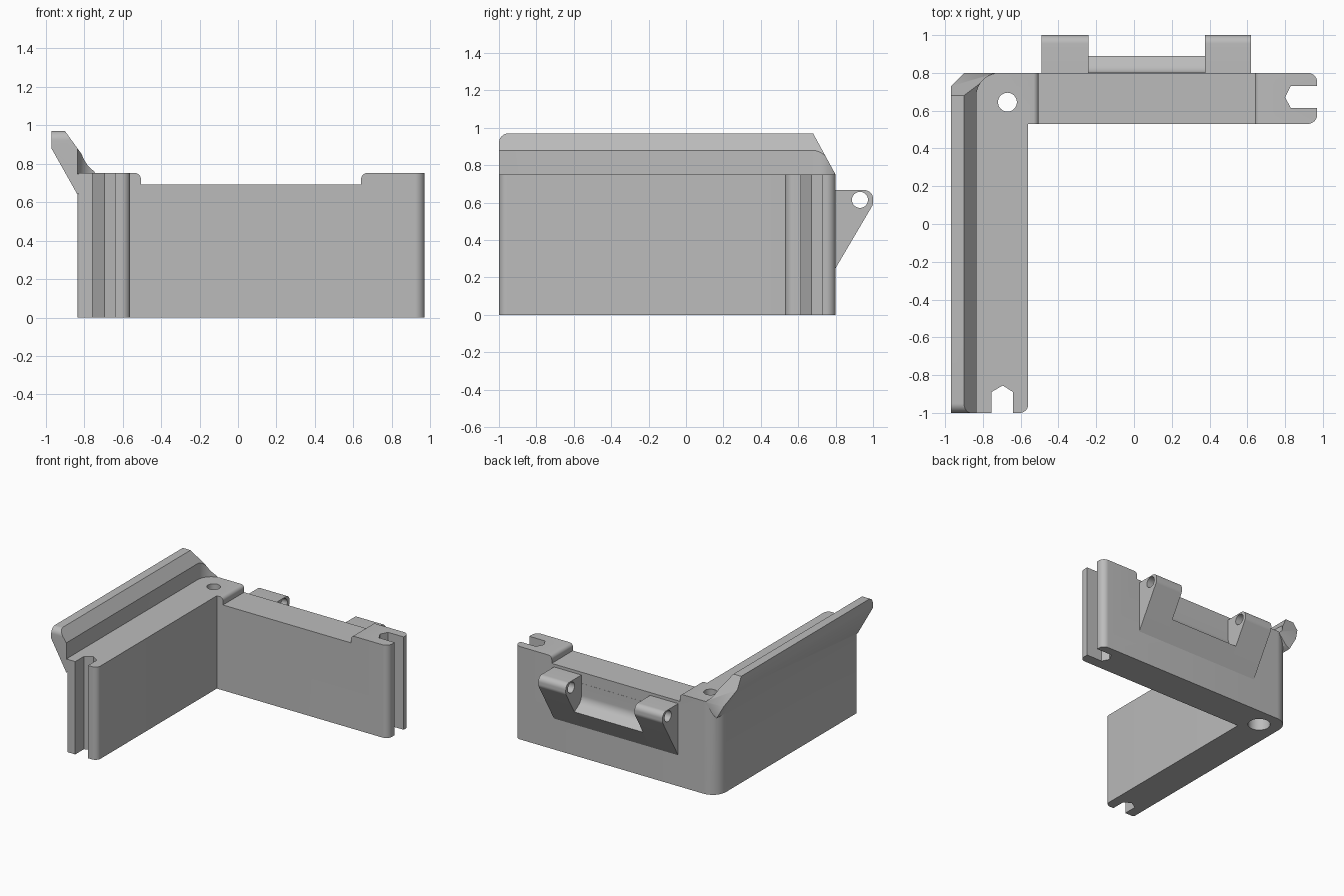
import bpy, bmesh, math
from mathutils import Vector

cube = bpy.data.objects.get("Cube")
if cube:
    bpy.data.objects.remove(cube, do_unlink=True)

grey = bpy.data.materials.new("light_grey")
grey.use_nodes = True
COLOUR = (0.5, 0.5, 0.5, 1)
grey.diffuse_color = COLOUR
grey.node_tree.nodes["Principled BSDF"].inputs["Base Color"].default_value = COLOUR


def outline(points, steps=10):
    """Round each corner given as (u, v, radius)."""
    result = []
    for i, p in enumerate(points):
        corner = Vector(p[:2])
        if len(p) < 3:
            result.append(corner)
            continue
        a = (Vector(points[i - 1][:2]) - corner).normalized()
        b = (Vector(points[(i + 1) % len(points)][:2]) - corner).normalized()
        half = a.angle(b) / 2
        centre = corner + (a + b).normalized() * p[2] / math.sin(half)
        start = corner + a * p[2] / math.tan(half) - centre
        end = corner + b * p[2] / math.tan(half) - centre
        turn = start.angle(end)
        for k in range(steps + 1):
            t = k / steps
            result.append(centre + (start * math.sin((1 - t) * turn)
                                    + end * math.sin(t * turn)) / math.sin(turn))
    return result


def prism(name, points, axis, low, high):
    """Extrude an outline along the x, y or z axis."""
    place = {"x": lambda u, v, w: (w, u, v),
             "y": lambda u, v, w: (u, w, v),
             "z": lambda u, v, w: (u, v, w)}[axis]
    bm = bmesh.new()
    face = bm.faces.new([bm.verts.new(place(p.x, p.y, low)) for p in outline(points)])
    moved = bmesh.ops.extrude_face_region(bm, geom=[face])["geom"]
    shift = Vector(place(0, 0, high - low))
    bmesh.ops.translate(bm, vec=shift, verts=[g for g in moved if isinstance(g, bmesh.types.BMVert)])
    bmesh.ops.recalc_face_normals(bm, faces=bm.faces)
    mesh = bpy.data.meshes.new(name)
    bm.to_mesh(mesh)
    bm.free()
    mesh.materials.append(grey)
    obj = bpy.data.objects.new(name, mesh)
    bpy.context.collection.objects.link(obj)
    return obj


def combine(target, tool, operation="DIFFERENCE"):
    """Apply a boolean and discard the tool."""
    tool.hide_render = True
    mod = target.modifiers.new("cut", "BOOLEAN")
    mod.operation, mod.solver, mod.object = operation, "EXACT", tool
    bpy.context.view_layer.objects.active = target
    bpy.ops.object.modifier_apply(modifier=mod.name)
    bpy.data.objects.remove(tool, do_unlink=True)


def circle(u, v, r, n=32):
    return [(u + r * math.cos(2 * math.pi * i / n), v + r * math.sin(2 * math.pi * i / n)) for i in range(n)]


# L-shaped wall with a lowered top on the back arm
wall = prism("corner_wall", [
    (-0.835, -1, 0.02), (-0.56, -1, 0.045), (-0.56, 0.53), (0.97, 0.53, 0.05),
    (0.97, 0.80, 0.05), (-0.835, 0.80, 0.12)], "z", 0, 0.75)
combine(wall, prism("step_cutter", [
    (-0.505, 0.69), (0.64, 0.69), (0.64, 0.7505, 0.03), (0.7, 0.7505),
    (0.7, 0.9), (-0.55, 0.9), (-0.55, 0.7505), (-0.505, 0.7505, 0.03)], "y", 0.5, 0.9))

# Flared lip along the outer side
lip = prism("lip", [
    (-0.97, 0.97), (-0.90, 0.97), (-0.734, 0.74), (-0.80, 0.66), (-0.835, 0.64),
    (-0.97, 0.88)], "y", -0.9998, 0.7998)
combine(lip, prism("lip_inside_cutter", [
    (-0.835, -1.1), (-0.835, 0.80, 0.125), (-0.4, 0.80), (-0.4, -1.1)], "z", 0.746, 1.2))
combine(lip, prism("lip_end_shape", [
    (-0.9998, 0.5), (-0.9998, 0.97, 0.05), (0.68, 0.97), (0.80, 0.75), (0.80, 0.5)],
    "x", -1.1, -0.5), "INTERSECT")
combine(wall, lip, "UNION")

# Pointed slots in both arm ends
combine(wall, prism("front_slot_cutter", [
    (-0.755, -1.1), (-0.64, -1.1), (-0.64, -0.89), (-0.695, -0.855), (-0.755, -0.89)], "z", -0.1, 0.9))
combine(wall, prism("side_slot_cutter", [
    (1.1, 0.615), (0.83, 0.615), (0.80, 0.67), (0.83, 0.73), (1.1, 0.73)], "z", -0.1, 0.9))

# Screw hole with a wider bore from below
combine(wall, prism("screw_hole_cutter", circle(-0.67, 0.645, 0.05), "z", -0.1, 0.9))
combine(wall, prism("bore_cutter", circle(-0.67, 0.645, 0.083), "z", -0.1, 0.62))

# Hinge lugs with pin holes
lugs = []
for name, low, high in (("hinge_lug_right", -0.49, -0.24), ("hinge_lug_left", 0.375, 0.62)):
    lug = prism(name, [(0.79, 0.667), (1.0, 0.667, 0.045), (1.0, 0.59, 0.05),
                       (0.80, 0.25), (0.79, 0.25)], "x", low, high)
    combine(lug, prism("pin_cutter", circle(0.93, 0.615, 0.043), "x", low - 0.1, high + 0.1))
    lugs.append(lug)

# Hollowed web between the lugs
web = prism("hinge_web", [(0.79, 0.25), (0.80, 0.25), (0.89, 0.403), (0.80, 0.46, 0.08),
                          (0.801, 0.60), (0.79, 0.60)], "x", -0.24, 0.375)

for obj in [wall, web] + lugs:
    bpy.ops.object.select_all(action="DESELECT")
    obj.select_set(True)
    bpy.context.view_layer.objects.active = obj
    bpy.ops.object.shade_smooth_by_angle(angle=math.radians(30))
